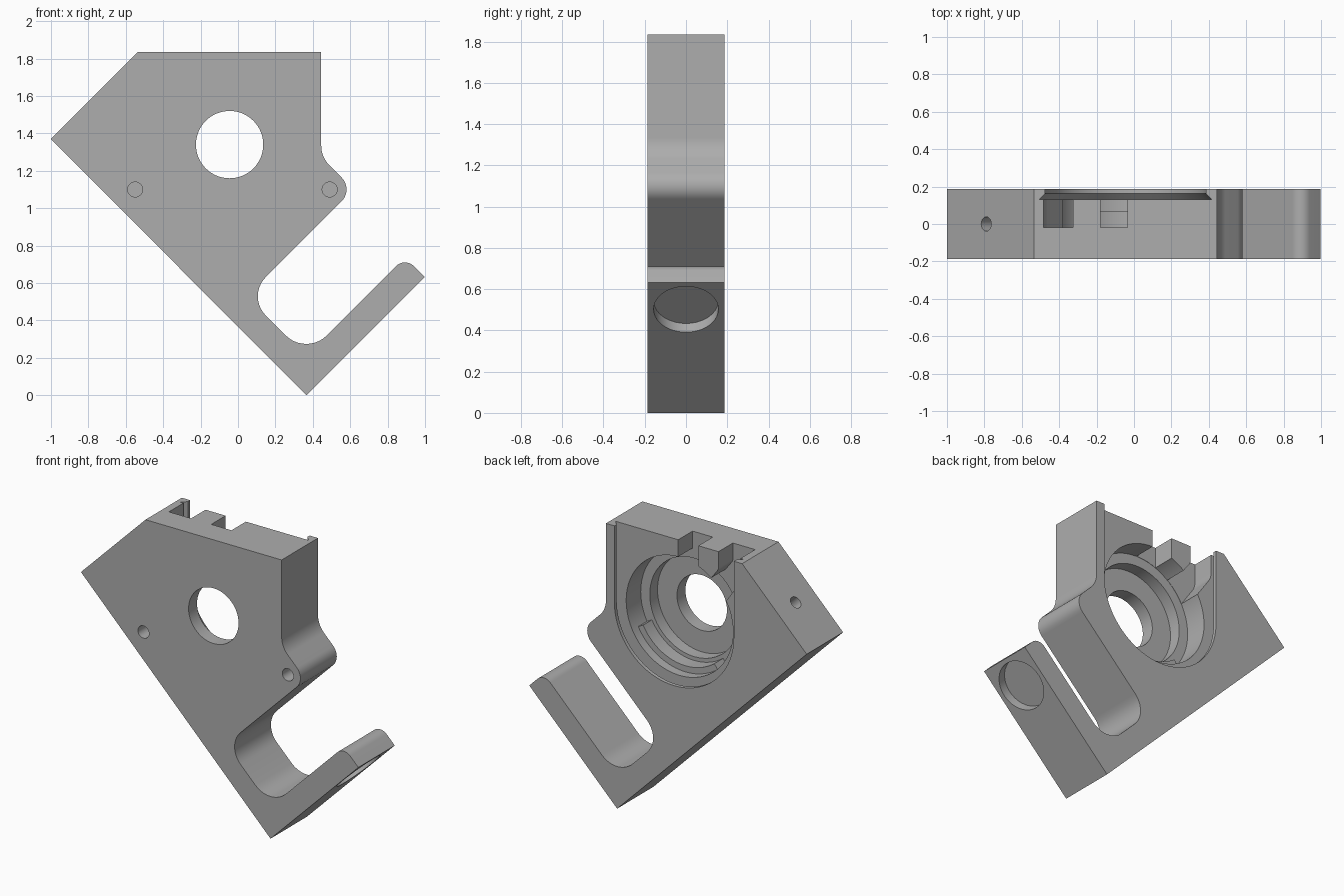
import bpy, bmesh, math
from mathutils import Vector, Matrix

if "Cube" in bpy.data.objects:
    bpy.data.objects.remove(bpy.data.objects["Cube"])

grey = bpy.data.materials.new("plain grey")
grey.diffuse_color = (0.42, 0.42, 0.42, 1)
grey.use_nodes = True
grey.node_tree.nodes["Principled BSDF"].inputs["Base Color"].default_value = grey.diffuse_color
CX, CZ = -0.045, 1.34          # centre of the round pocket


def loft(name, rings):
    """Solid through (xz outline, y) rings, each with the same point count."""
    bm = bmesh.new()
    loops = [[bm.verts.new((x, y, z)) for x, z in pts] for pts, y in rings]
    n = len(loops[0])
    for a, b in zip(loops, loops[1:]):
        for i in range(n):
            j = (i + 1) % n
            bm.faces.new((a[i], a[j], b[j], b[i]))
    bm.faces.new(loops[0])
    bm.faces.new(loops[-1])
    bmesh.ops.recalc_face_normals(bm, faces=bm.faces)
    me = bpy.data.meshes.new(name)
    bm.to_mesh(me)
    bm.free()
    me.materials.append(grey)
    ob = bpy.data.objects.new(name, me)
    bpy.context.collection.objects.link(ob)
    return ob


def prism(name, pts, y0, y1):
    return loft(name, [(pts, y0), (pts, y1)])


def arc(cx, cz, r, a0, a1, n):
    return [(cx + r * math.cos(math.radians(a0 + (a1 - a0) * i / n)),
             cz + r * math.sin(math.radians(a0 + (a1 - a0) * i / n))) for i in range(n + 1)]


def circle(cx, cz, r, n=64):
    return arc(cx, cz, r, 0, 360, n)[:-1]


def rounded(corners, steps=10):
    """Outline with each (x, z, radius) corner replaced by a tangent arc."""
    out = []
    for i, (x, z, r) in enumerate(corners):
        p = Vector((x, z))
        if r == 0:
            out.append((x, z))
            continue
        u = (Vector(corners[i - 1][:2]) - p).normalized()
        v = (Vector(corners[(i + 1) % len(corners)][:2]) - p).normalized()
        half = u.angle(v) / 2
        c = p + (u + v).normalized() * (r / math.sin(half))
        t = r / math.tan(half)
        s, e = p + u * t - c, p + v * t - c
        total = s.angle(e)
        for k in range(steps + 1):
            f = k / steps
            q = (s * math.sin((1 - f) * total) + e * math.sin(f * total)) / math.sin(total)
            out.append(tuple(c + q))
    return out


def drill(name, centre, direction, r, depth):
    """Round cutter reaching depth into the surface at centre."""
    ob = prism(name, circle(0, 0, r, 40), -0.1, depth)
    rot = Vector((0, 1, 0)).rotation_difference(Vector(direction)).to_matrix().to_4x4()
    ob.data.transform(Matrix.Translation(centre) @ rot)
    return ob


# Hook-shaped plate
body = prism("hook_plate", rounded([
    (-1, 1.37, 0), (-0.535, 1.835, 0), (0.445, 1.835, 0), (0.445, 1.273, 0.15),
    (0.6175, 1.1005, 0.09), (0.046, 0.529, 0.145), (0.365, 0.21, 0.155),
    (0.8925, 0.7375, 0.066), (0.9975, 0.6325, 0), (0.365, 0, 0)]), -0.187, 0.187)


# Undercut U-shaped slot for a sliding cover
def u_shape(r):
    return [(CX - r, 1.95)] + arc(CX, CZ, r, 180, 360, 40) + [(CX + r, 1.95)]


cutters = [loft("cover_slot", [(u_shape(0.462), 0.13), (u_shape(0.43), 0.163),
                               (u_shape(0.43), 0.25)])]

# Stepped round pocket and the through hole
cutters += [prism("pocket", circle(CX, CZ, 0.385), -0.02, 0.14),
            prism("inner_pocket", circle(CX, CZ, 0.32), -0.1, 0.135),
            prism("centre_hole", circle(CX, CZ, 0.18), -0.3, 0.12)]

# Two channels from the pocket to the top edge
cutters += [prism("outer_channel", rounded([
                (-0.485, 1.9, 0), (-0.485, 1.68, 0.12), (-0.36, 1.5, 0),
                (-0.22, 1.58, 0), (-0.325, 1.72, 0.04), (-0.325, 1.9, 0)]), -0.018, 0.138),
            prism("inner_channel", [(-0.18, 1.9), (-0.18, 1.6), (-0.035, 1.6),
                                    (-0.035, 1.9)], -0.018, 0.138)]

# Pin holes in the front, hole in the slanted edge, round recess under the arm
cutters += [drill("pin_hole", (x, -0.187, 1.10), (0, 1, 0), 0.04, 0.2) for x in (-0.55, 0.49)]
cutters += [drill("edge_hole", (-0.79, 0, 1.58), (1, 0, -1), 0.038, 0.25),
            drill("arm_recess", (0.867, 0, 0.502), (-1, 0, 1), 0.157, 0.06)]

for c in cutters:
    c.hide_render = True
    mod = body.modifiers.new(c.name, 'BOOLEAN')
    mod.operation, mod.solver, mod.object = 'DIFFERENCE', 'EXACT', c
bpy.context.view_layer.update()
cut_mesh = bpy.data.meshes.new_from_object(
    body.evaluated_get(bpy.context.evaluated_depsgraph_get()))
body.modifiers.clear()
body.data = cut_mesh
for c in cutters:
    bpy.data.objects.remove(c)

# Raised ledge along the lower part of the pocket wall
ledge = prism("pocket_ledge", arc(CX, CZ, 0.345, -127, -28, 24)
              + arc(CX, CZ, 0.395, -28, -127, 24), -0.03, 0.07)

for ob in (body, ledge):
    bpy.ops.object.select_all(action='DESELECT')
    ob.select_set(True)
    bpy.context.view_layer.objects.active = ob
    bpy.ops.object.shade_smooth_by_angle(angle=math.radians(25))
